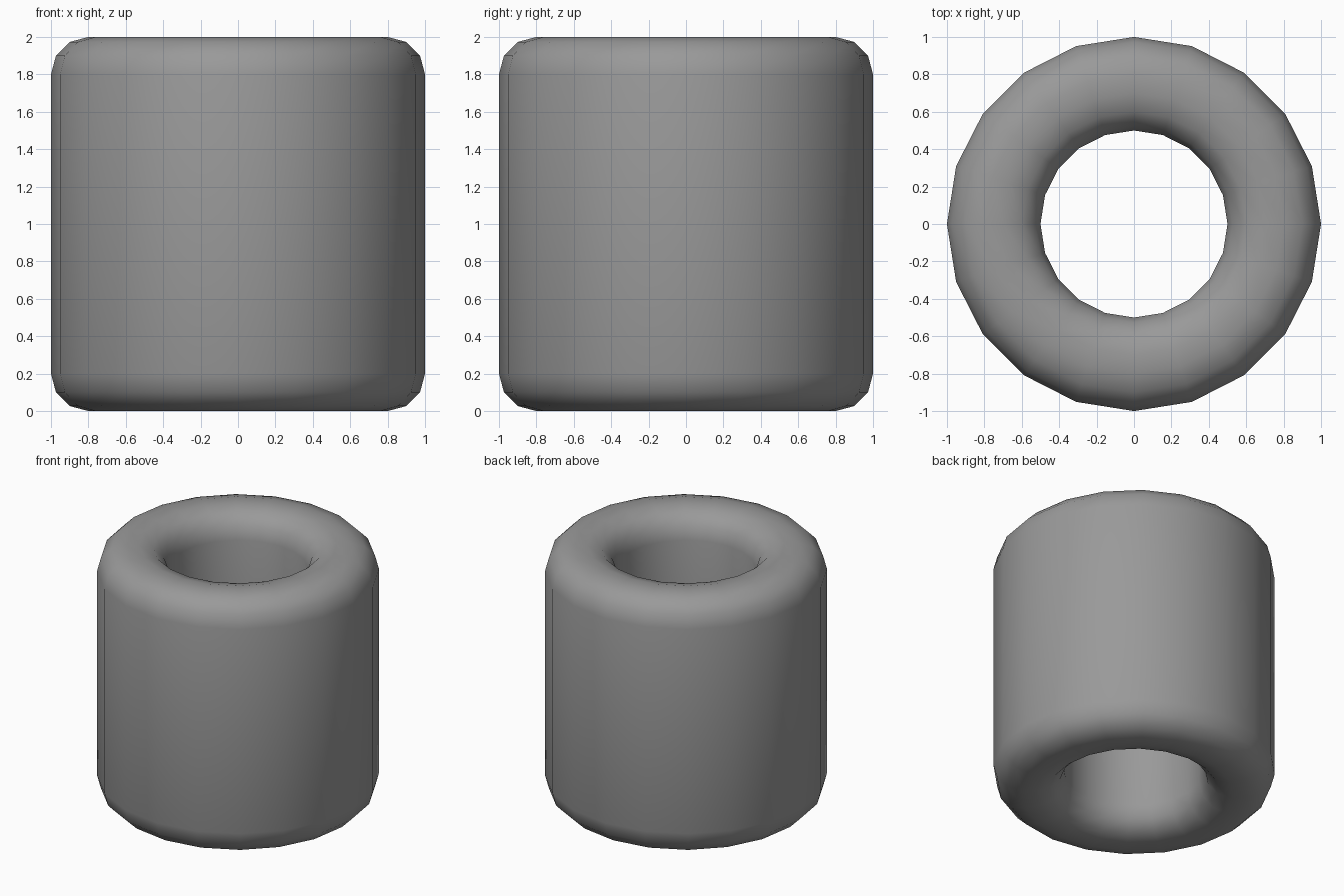
import bpy, bmesh
from math import cos, sin, pi

if "Cube" in bpy.data.objects:
    bpy.data.objects.remove(bpy.data.objects["Cube"])

SIDES, OUTER, INNER, HEIGHT, ROUND, STEPS = 20, 1.0, 0.5, 2.0, 0.2, 3

# Wall cross-section: rectangle with four rounded corners (radius, height)
corners = [(OUTER - ROUND, ROUND, -pi / 2), (OUTER - ROUND, HEIGHT - ROUND, 0),
           (INNER + ROUND, HEIGHT - ROUND, pi / 2), (INNER + ROUND, ROUND, pi)]
profile = []
for r, z, start in corners:
    for i in range(STEPS + 1):
        a = start + i / STEPS * pi / 2
        profile.append((r + ROUND * cos(a), z + ROUND * sin(a)))

# Revolve the cross-section into a closed tube
bm = bmesh.new()
rings = []
for k in range(SIDES):
    t = 2 * pi * k / SIDES
    rings.append([bm.verts.new((r * cos(t), r * sin(t), z)) for r, z in profile])
n = len(profile)
for k in range(SIDES):
    a, b = rings[k], rings[(k + 1) % SIDES]
    for j in range(n):
        m = (j + 1) % n
        bm.faces.new((a[j], b[j], b[m], a[m])).smooth = True
bmesh.ops.recalc_face_normals(bm, faces=bm.faces)

mesh = bpy.data.meshes.new("rounded_tube")
bm.to_mesh(mesh)
bm.free()
tube = bpy.data.objects.new("rounded_tube", mesh)
bpy.context.collection.objects.link(tube)

# Dark grey finish
grey = bpy.data.materials.new("dark_grey")
grey.diffuse_color = (0.32, 0.32, 0.32, 1)
grey.use_nodes = True
grey.node_tree.nodes["Principled BSDF"].inputs["Base Color"].default_value = grey.diffuse_color
mesh.materials.append(grey)
